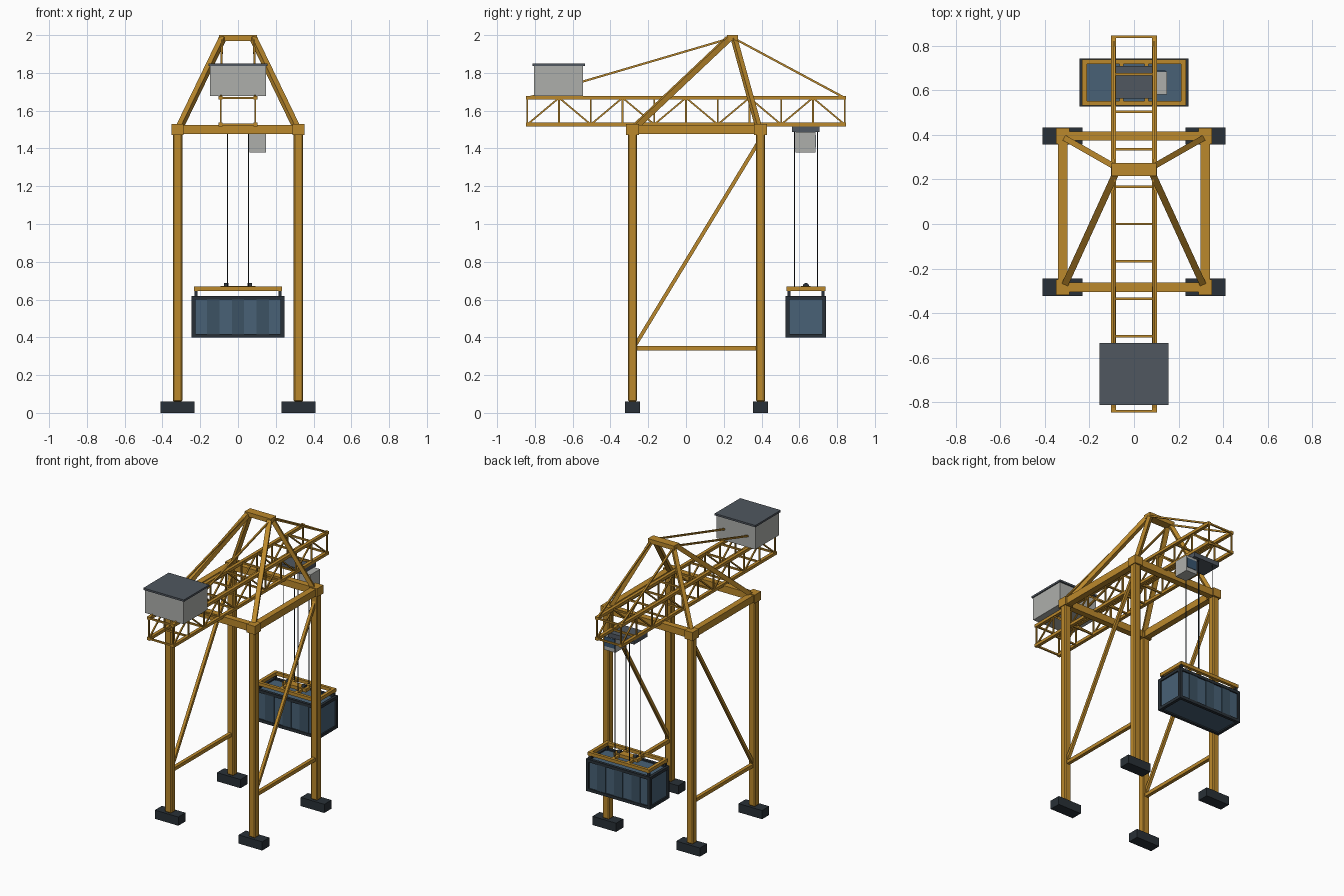
import bpy
from mathutils import Vector

if "Cube" in bpy.data.objects:
    bpy.data.objects.remove(bpy.data.objects["Cube"])


def mat(name, r, g, b):
    m = bpy.data.materials.new(name)
    m.diffuse_color = (r, g, b, 1)
    m.use_nodes = True
    m.node_tree.nodes["Principled BSDF"].inputs["Base Color"].default_value = m.diffuse_color
    return m


STEEL = mat("ochre_steel", 0.50, 0.25, 0.025)
DARK = mat("dark_iron", 0.022, 0.03, 0.038)
BLUE = mat("container_blue", 0.065, 0.12, 0.18)
RIB = mat("container_rib_blue", 0.045, 0.085, 0.125)
GREY = mat("light_grey", 0.42, 0.43, 0.41)
ROOF = mat("slate", 0.08, 0.095, 0.115)
GLASS = mat("cab_glass", 0.04, 0.09, 0.16)


def finish(name, m, bevel):
    o = bpy.context.object
    o.name = name
    o.data.materials.append(m)
    if bevel:
        b = o.modifiers.new("edge", "BEVEL")
        b.width, b.segments = bevel, 1
    return o


def box(name, x, y, z, m, bevel=0):
    """Box from (min, max) ranges."""
    bpy.ops.mesh.primitive_cube_add(size=1, location=[sum(r) / 2 for r in (x, y, z)])
    bpy.context.object.scale = [r[1] - r[0] for r in (x, y, z)]
    bpy.ops.object.transform_apply(location=False, rotation=False, scale=True)
    return finish(name, m, bevel)


def bar(name, a, b, w, m=STEEL, bevel=0):
    """Square bar between two points."""
    a, b = Vector(a), Vector(b)
    bpy.ops.mesh.primitive_cube_add(size=1, location=(a + b) / 2)
    o = bpy.context.object
    o.scale = (w, w, (b - a).length)
    bpy.ops.object.transform_apply(location=False, rotation=False, scale=True)
    o.rotation_euler = (b - a).to_track_quat('Z', 'Y').to_euler()
    return finish(name, m, bevel)


def rod(name, c, r, depth, m, rot=(0, 0, 0), n=8):
    bpy.ops.mesh.primitive_cylinder_add(vertices=n, radius=r, depth=depth, location=c, rotation=rot)
    return finish(name, m, 0)


def around(c, h):
    return (c - h, c + h)


LX, FY, BY = 0.32, -0.283, 0.395   # leg positions
BX, BE = 0.092, 0.84               # boom chord offset and half length
LOW, TOP = 1.527, 1.668            # boom chord heights
SIDES = (("left", -1), ("right", 1))

for side, s in SIDES:
    x = s * LX
    # Legs, feet, corner blocks
    for end, y in (("front", FY), ("back", BY)):
        box(f"{end}_{side}_foot", around(x, 0.09), around(y, 0.039), (0, 0.06), DARK)
        box(f"{end}_{side}_leg", around(x, 0.025), around(y, 0.024), (0.06, 1.49), STEEL, 0.006)
        box(f"{end}_{side}_corner", around(x, 0.031), around(y, 0.035), (1.472, 1.53), STEEL)
    # Side beam and bracing
    box(f"{side}_side_beam", around(x, 0.021), (FY, BY), (1.477, 1.525), STEEL)
    bar(f"{side}_tie", (x, FY, 0.342), (x, BY, 0.342), 0.024)
    bar(f"{side}_diagonal", (x, FY, 0.335), (x, BY - 0.01, 1.435), 0.02)
    # Apex frame
    bar(f"{side}_front_apex_leg", (x * 0.97, FY + 0.01, 1.51), (s * 0.083, 0.225, 1.98), 0.03)
    bar(f"{side}_back_apex_leg", (x * 0.97, BY - 0.01, 1.51), (s * 0.083, 0.255, 1.98), 0.026)
    # Stays
    bar(f"{side}_fore_stay", (s * 0.085, 0.25, 1.985), (s * 0.09, BE, TOP), 0.011)
    bar(f"{side}_back_stay", (s * 0.085, 0.23, 1.982), (s * 0.09, -BE, TOP), 0.011)
    # Boom chords
    for lvl, z in (("lower", LOW), ("upper", TOP)):
        box(f"{side}_{lvl}_chord", around(s * BX, 0.011), around(0, BE + 0.006), around(z, 0.01), STEEL)

for end, y in (("front", FY), ("back", BY)):
    box(f"{end}_cross_beam", (-LX, LX), around(y, 0.021), (1.477, 1.525), STEEL)
box("apex_beam", around(0, 0.1), around(0.245, 0.029), (1.97, 2.0), STEEL)

# Boom lattice
ys = [-BE + i * BE / 5 for i in range(11)]
for i, y in enumerate(ys):
    for lvl, z in (("lower", LOW), ("upper", TOP)):
        bar(f"{lvl}_rung_{i}", (-BX, y, z), (BX, y, z), 0.011)
    for side, s in SIDES:
        bar(f"{side}_post_{i}", (s * BX, y, LOW), (s * BX, y, TOP), 0.009)
        if i < 10:
            za, zb = (LOW, TOP) if i % 2 == 0 else (TOP, LOW)
            bar(f"{side}_lattice_{i}", (s * BX, y, za), (s * BX, ys[i + 1], zb), 0.009)

# Machinery house
box("machinery_house", around(0, 0.148), (-0.805, -0.545), (1.677, 1.838), GREY)
box("house_roof", around(0, 0.155), (-0.812, -0.535), (1.836, 1.849), ROOF)

# Trolley and cab
CY = 0.635
box("trolley", around(0, 0.1), around(CY, 0.073), (1.486, 1.517), ROOF)
box("cab", (0.06, 0.147), (0.58, 0.685), (1.378, 1.488), GREY)
box("cab_window", (0.066, 0.141), (0.68, 0.688), (1.405, 1.47), GLASS)

# Hoist ropes
for side, s in SIDES:
    for end, y in (("front", 0.574), ("back", 0.696)):
        rod(f"{side}_{end}_rope", (s * 0.056, y, 1.078), 0.0025, 0.83, DARK, n=6)

# Spreader frame
SZ = (0.645, 0.668)
for end, s in (("front", -1), ("back", 1)):
    box(f"spreader_{end}_rail", around(0, 0.234), around(CY + s * 0.093, 0.01), SZ, STEEL)
for side, s in SIDES:
    box(f"spreader_{side}_rail", around(s * 0.222, 0.011), around(CY, 0.09), SZ, STEEL)
    box(f"spreader_{side}_crosspiece", around(s * 0.056, 0.01), around(CY, 0.09), (0.648, 0.666), STEEL)
    rod(f"{side}_sheave", (s * 0.062, CY, 0.672), 0.016, 0.022, DARK, (0, 1.5708, 0), 12)
    for end, t in (("front", -1), ("back", 1)):
        box(f"{side}_{end}_twistlock", around(s * 0.222, 0.008), around(CY + t * 0.09, 0.008),
            (0.61, 0.648), DARK)
box("headblock", around(0, 0.092), around(CY, 0.025), (0.65, 0.673), STEEL)

# Container: blue body, dark edge frame, ribs on the long sides
HX, HY, Z0, Z1, E = 0.245, 0.107, 0.398, 0.62, 0.01
box("container_body", around(0, HX - 0.009), around(CY, HY - 0.009), (Z0 + 0.009, Z1 - 0.009), BLUE)
for t in (-1, 1):
    end = "front" if t < 0 else "back"
    y = CY + t * (HY - E)
    for lvl, z in (("lower", Z0 + E), ("upper", Z1 - E)):
        box(f"container_{end}_{lvl}_edge", around(0, HX), around(y, E), around(z, E), DARK)
    for side, s in SIDES:
        box(f"container_{end}_{side}_post", around(s * (HX - E), E), around(y, E), (Z0, Z1), DARK)
    for i in (-1, 0, 1):
        box(f"container_{end}_rib_{i + 2}", around(i * 0.132, 0.033),
            around(CY + t * (HY - 0.008), 0.004), (Z0 + E, Z1 - E), RIB)
for side, s in SIDES:
    for lvl, z in (("lower", Z0 + E), ("upper", Z1 - E)):
        box(f"container_{side}_{lvl}_edge", around(s * (HX - E), E), around(CY, HY), around(z, E), DARK)
